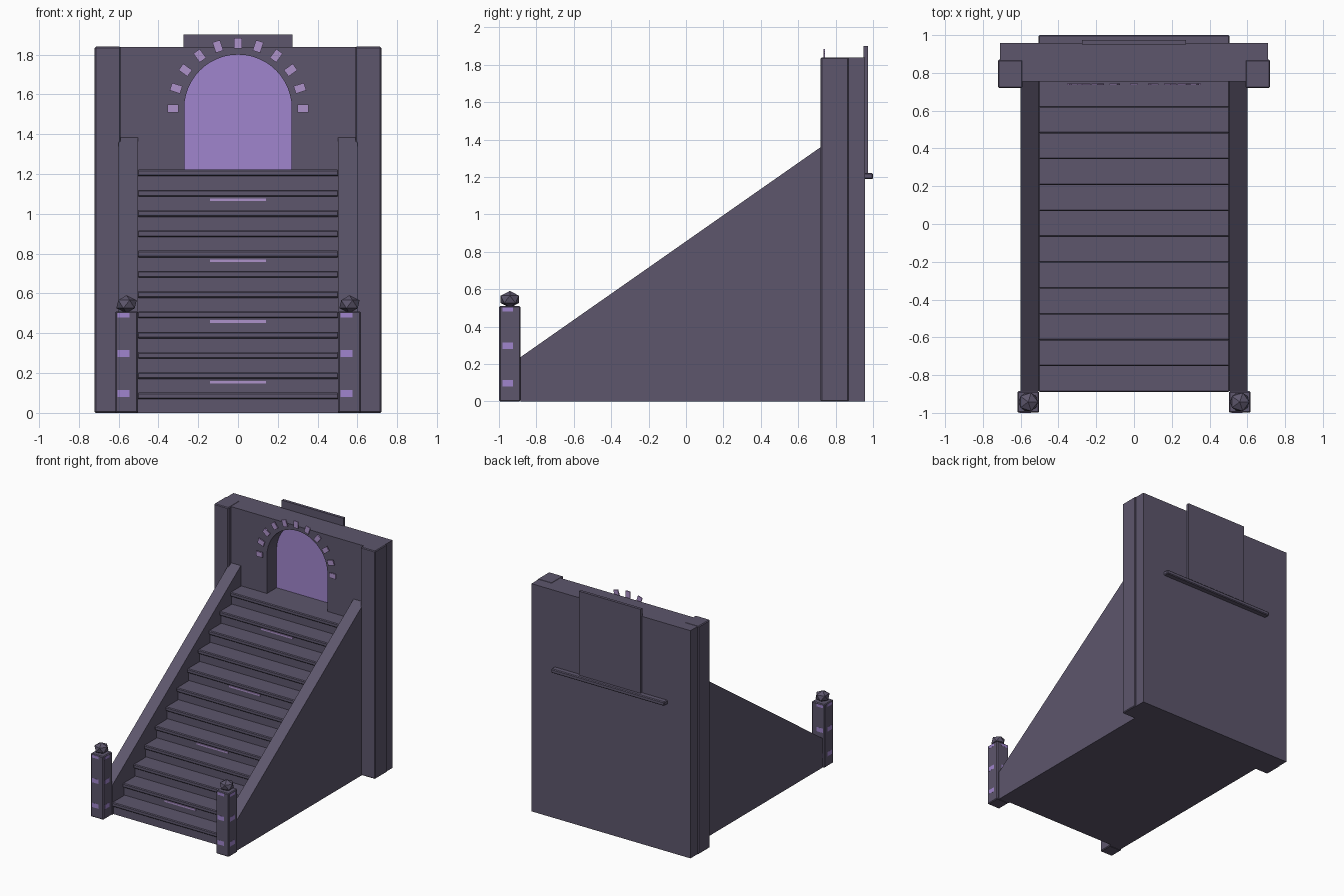
import bpy, bmesh, math
from mathutils import Matrix

if "Cube" in bpy.data.objects:
    bpy.data.objects.remove(bpy.data.objects["Cube"])


def material(name, rgb):
    m = bpy.data.materials.new(name)
    m.diffuse_color = (*rgb, 1)
    m.use_nodes = True
    m.node_tree.nodes["Principled BSDF"].inputs["Base Color"].default_value = m.diffuse_color
    return m


STONE = material("dusk stone", (0.109, 0.093, 0.150))
GLOW = material("portal violet", (0.352, 0.235, 0.610))
PALE = material("pale lavender", (0.418, 0.287, 0.590))


def finish(name, bm, mat, bevel=0):
    bmesh.ops.recalc_face_normals(bm, faces=bm.faces)
    if bevel:
        bmesh.ops.bevel(bm, geom=bm.edges[:], offset=bevel, segments=1, affect='EDGES')
    me = bpy.data.meshes.new(name)
    bm.to_mesh(me)
    bm.free()
    me.materials.append(mat)
    ob = bpy.data.objects.new(name, me)
    bpy.context.collection.objects.link(ob)
    return ob


def box(name, x, y, z, mat=STONE, bevel=0):
    """Box from (min, max) ranges on each axis."""
    bm = bmesh.new()
    c = [(a + b) / 2 for a, b in (x, y, z)]
    s = [abs(b - a) for a, b in (x, y, z)]
    bmesh.ops.create_cube(bm, size=1, matrix=Matrix.Translation(c) @ Matrix.Diagonal((*s, 1)))
    return finish(name, bm, mat, bevel)


def prism(name, pts, axis, lo, hi, mat=STONE):
    """Extrude a profile: (y, z) points along x, or (x, z) points along y."""
    bm = bmesh.new()
    place = (lambda p, d: (d, *p)) if axis == 'x' else (lambda p, d: (p[0], d, p[1]))
    face = bm.faces.new([bm.verts.new(place(p, lo)) for p in pts])
    out = bmesh.ops.extrude_face_region(bm, geom=[face])
    move = (hi - lo, 0, 0) if axis == 'x' else (0, hi - lo, 0)
    bmesh.ops.translate(bm, vec=move, verts=[v for v in out['geom'] if isinstance(v, bmesh.types.BMVert)])
    return finish(name, bm, mat)


STEPS, RISE, RUN, Y0 = 12, 1.222 / 12, 0.137, -0.89
HALF = 0.505

# stair core with stepped profile
profile = [(0.80, 0), (Y0 + 0.02, 0)]
for i in range(STEPS):
    y = Y0 + 0.02 + i * RUN
    if i:
        profile.append((y, i * RISE - 0.01))
    profile.append((y, (i + 1) * RISE - 0.01))
profile.append((0.80, STEPS * RISE - 0.01))
prism("stair_core", profile, 'x', -HALF, HALF)

# overhanging treads; the top one runs through the wall as a ledge
for i in range(STEPS):
    y, z = Y0 + i * RUN, (i + 1) * RISE
    back = 1.0 if i == STEPS - 1 else y + RUN + 0.03
    box(f"tread_{i + 1}", (-HALF, HALF), (y, back), (z - 0.033, z), bevel=0.006)

# glowing strips on every third riser
for i in (1, 4, 7, 10):
    y, z = Y0 + 0.02 + i * RUN, i * RISE + 0.052
    box(f"riser_strip_{i + 1}", (-0.14, 0.14), (y - 0.006, y + 0.003), (z - 0.007, z + 0.007), PALE)

# wall with arched recess
ARCH_R, ARCH_Z = 0.27, 1.53
arch = [(-ARCH_R, 1.21), (ARCH_R, 1.21)]
arch += [(ARCH_R * math.cos(math.pi * k / 24), ARCH_Z + ARCH_R * math.sin(math.pi * k / 24)) for k in range(25)]
wall = box("wall", (-0.71, 0.71), (0.755, 0.957), (0, 1.838))
cutter = prism("arch_cutter", arch, 'y', 0.70, 0.885)
cutter.hide_render = True
mod = wall.modifiers.new("arch", 'BOOLEAN')
mod.operation, mod.solver, mod.object = 'DIFFERENCE', 'EXACT', cutter
bpy.context.view_layer.objects.active = wall
bpy.ops.object.modifier_apply(modifier=mod.name)
bpy.data.objects.remove(cutter)
prism("portal", arch, 'y', 0.878, 0.886, GLOW)

# slab on the back of the wall
box("back_panel", (-0.275, 0.275), (0.95, 0.973), (1.20, 1.90))

# ring of arch stones
for k in range(11):
    a = math.pi * k / 10
    bm = bmesh.new()
    m = (Matrix.Translation((0.327 * math.cos(a), 0.74, ARCH_Z + 0.327 * math.sin(a)))
         @ Matrix.Rotation(-a, 4, 'Y') @ Matrix.Diagonal((0.055, 0.009, 0.04, 1)))
    bmesh.ops.create_cube(bm, size=1, matrix=m)
    finish(f"arch_stone_{k + 1}", bm, PALE)

# paired side parts
for side, s in (("left", -1), ("right", 1)):
    box(f"pilaster_{side}", (s * 0.59, s * 0.72), (0.72, 0.87), (0, 1.84), bevel=0.006)
    prism(f"stringer_{side}", [(-0.885, 0), (0.80, 0), (0.80, 1.416), (-0.885, 0.237)],
          'x', s * 0.503, s * 0.60)

    # newel post with faceted cap
    cx, cy, h = s * 0.56, -0.942, 0.057
    box(f"post_{side}", (cx - h, cx + h), (cy - h, cy + h), (0, 0.51), bevel=0.006)
    bm = bmesh.new()
    bmesh.ops.create_icosphere(bm, subdivisions=1, radius=1,
                               matrix=Matrix.Translation((cx, cy, 0.546)) @ Matrix.Diagonal((0.057, 0.057, 0.045, 1)))
    finish(f"post_cap_{side}", bm, STONE)

    # glowing marks on the post faces
    for n, (z0, z1) in enumerate(((0.08, 0.115), (0.28, 0.315), (0.48, 0.502))):
        for d in (-1, 1):
            e = (d * (h - 0.002), d * (h + 0.001))
            box(f"post_mark_{side}_{n}", (cx - 0.045, cx + 0.015), (cy + e[0], cy + e[1]), (z0, z1), GLOW)
            box(f"post_mark_side_{side}_{n}", (cx + e[0], cx + e[1]), (cy - 0.04, cy + 0.018), (z0, z1), GLOW)
